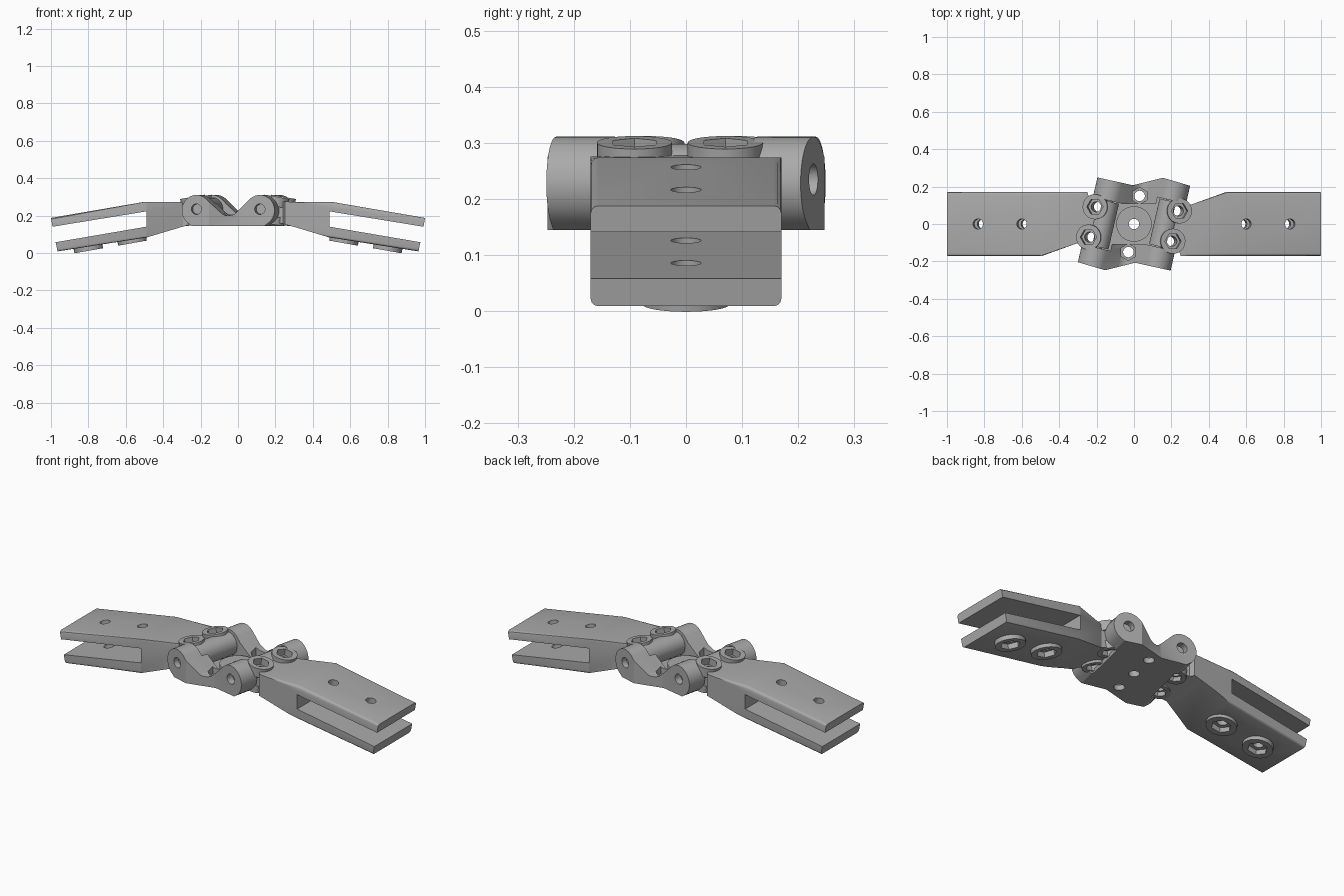
import bpy, bmesh, math
from mathutils import Matrix, Vector

cube = bpy.data.objects.get("Cube")
if cube:
    bpy.data.objects.remove(cube)

steel = bpy.data.materials.new("grey_steel")
steel.use_nodes = True
COLOUR = (0.4, 0.4, 0.4, 1)
steel.diffuse_color = COLOUR
steel.node_tree.nodes["Principled BSDF"].inputs["Base Color"].default_value = COLOUR

TILT = math.radians(13)     # skew of the hinge axes in plan
SLOPE = math.radians(10)    # droop of the arms
HINGE_X, HINGE_Z = 0.17, 0.235
AXIS = Vector((math.sin(TILT), math.cos(TILT), 0))
NORMAL = Vector((math.sin(SLOPE), 0, math.cos(SLOPE)))


def finish(bm, name):
    bmesh.ops.recalc_face_normals(bm, faces=bm.faces)
    mesh = bpy.data.meshes.new(name)
    bm.to_mesh(mesh)
    bm.free()
    mesh.materials.append(steel)
    ob = bpy.data.objects.new(name, mesh)
    bpy.context.collection.objects.link(ob)
    return ob


def prism(name, points, offset):
    """Extrude a 3D outline along an offset vector."""
    bm = bmesh.new()
    face = bm.faces.new([bm.verts.new(p) for p in points])
    ext = bmesh.ops.extrude_face_region(bm, geom=[face])
    bmesh.ops.translate(bm, vec=offset, verts=[v for v in ext["geom"] if isinstance(v, bmesh.types.BMVert)])
    # keep the starting cap so the solid is closed
    if face.is_valid is False:
        bmesh.ops.holes_fill(bm, edges=bm.edges)
    return finish(bm, name)


def rod(name, start, end, radius, sides=32):
    start, end = Vector(start), Vector(end)
    d = end - start
    bm = bmesh.new()
    bmesh.ops.create_cone(bm, cap_ends=True, segments=sides, radius1=radius, radius2=radius, depth=d.length)
    turn = d.to_track_quat('Z', 'Y').to_matrix().to_4x4()
    bmesh.ops.transform(bm, matrix=Matrix.Translation((start + end) / 2) @ turn, verts=bm.verts)
    return finish(bm, name)


def combine(ob, other, operation):
    mod = ob.modifiers.new("cut", 'BOOLEAN')
    mod.operation, mod.solver, mod.object = operation, 'EXACT', other
    bpy.context.view_layer.objects.active = ob
    bpy.ops.object.modifier_apply(modifier=mod.name)
    bpy.data.objects.remove(other)


def smooth(ob):
    bpy.ops.object.select_all(action='DESELECT')
    ob.select_set(True)
    bpy.context.view_layer.objects.active = ob
    bpy.ops.object.shade_smooth_by_angle(angle=math.radians(30))


def collar(arm, base, direction, radius, height):
    """Round collar with a hexagonal socket, standing on the arm."""
    combine(arm, rod("collar", base - direction * 0.03, base + direction * height, radius), 'UNION')
    combine(arm, rod("socket", base - direction * 0.015, base + direction * 0.1, radius * 0.66, 6), 'DIFFERENCE')


def make_arm(name):
    # forked side profile, trimmed to the plan outline
    profile = [(0.17, 0.28), (0.28, 0.274), (0.5, 0.274), (1, 0.188), (0.992, 0.141), (0.49, 0.223),
               (0.49, 0.141), (0.975, 0.058), (0.965, 0.009), (0.487, 0.084), (0.3, 0.14), (0.17, 0.175)]
    plan = [(0.195, 0.12), (0.295, 0.1), (0.49, 0.17), (1.1, 0.17), (1.1, -0.17), (0.25, -0.17),
            (0.24, -0.142), (0.143, -0.12)]
    arm = prism(name, [(x, -0.3, z) for x, z in profile], (0, 0.6, 0))
    combine(arm, prism("plan", [(x, y, -0.2) for x, y in plan], (0, 0, 1)), 'INTERSECT')

    # rounded outer long edges
    bm = bmesh.new()
    bm.from_mesh(arm.data)
    edges = []
    for e in bm.edges:
        mid = (e.verts[0].co + e.verts[1].co) / 2
        run = e.verts[1].co - e.verts[0].co
        above = mid.z - 0.181 + 0.18 * (mid.x - 0.49)
        if mid.x > 0.45 and abs(mid.y) > 0.165 and abs(run.x) > 0.3 and abs(above) > 0.06:
            edges.append(e)
        elif 0.33 < mid.x < 0.45 and abs(run.x) > 0.15 and above > 0.06:
            edges.append(e)
    bmesh.ops.bevel(bm, geom=edges, offset=0.014, segments=3, profile=0.5, affect='EDGES')
    bm.to_mesh(arm.data)
    bm.free()

    # hinge barrel
    hinge = Vector((HINGE_X, 0, HINGE_Z))
    combine(arm, rod("barrel", hinge - AXIS * 0.125, hinge + AXIS * 0.125, 0.063, 48), 'UNION')

    # clamp collars on both faces of the hinge end
    for x, y in ((0.24, 0.07), (0.205, -0.092)):
        top = Vector((x, y, 0.279))
        low = top - NORMAL * 0.115
        collar(arm, top, NORMAL, 0.067, 0.022)
        collar(arm, low, -NORMAL, 0.06, 0.012)
        combine(arm, rod("bore", top - NORMAL * 0.3, top + NORMAL * 0.1, 0.027), 'DIFFERENCE')

    # collars under the lower prong, bored through both prongs
    for x in (0.6, 0.834):
        top = Vector((x, 0, 0.274 - 0.174 * (x - 0.5)))
        collar(arm, top - NORMAL * 0.193, -NORMAL, 0.078, 0.0135)
        combine(arm, rod("bore", top - NORMAL * 0.4, top + NORMAL * 0.1, 0.027), 'DIFFERENCE')
    return arm


arm_left = make_arm("arm_left")
smooth(arm_left)
arm_right = arm_left.copy()
arm_right.name = "arm_right"
arm_right.rotation_euler.z = math.pi
bpy.context.collection.objects.link(arm_right)

# hinge block: two-boss profile swept along the skewed axis
half = [(-0.195, 0.145)]
for i in range(20):
    a = math.radians(240 - i * 10)
    half.append((-HINGE_X + 0.083 * math.cos(a), 0.228 + 0.083 * math.sin(a)))
half += [(-0.03, 0.208), (-0.012, 0.2)]
outline = half + [(-x, z) for x, z in reversed(half)]
block = prism("hinge_block", [Vector((x, 0, z)) - AXIS * 0.35 for x, z in outline], AXIS * 0.7)
side = [(-0.45, -0.16), (-0.155, -0.247), (0.005, -0.207), (0.2, -0.25), (0.45, -0.31)]
plan = side + [(-x, -y) for x, y in side]
combine(block, prism("plan", [(x, y, 0) for x, y in plan], (0, 0, 1)), 'INTERSECT')

# stepped pockets for the arms: open below at the outer side, floored at the inner side
step = [(-0.075, 0.169), (-0.075, 0.5), (0.3, 0.5), (0.3, 0), (0.015, 0), (0.015, 0.169)]
for turn in (0, math.pi):
    frame = Matrix.Rotation(turn, 4, 'Z') @ Matrix.Translation((HINGE_X, 0, 0)) @ Matrix.Rotation(-TILT, 4, 'Z')
    pocket = prism("pocket", [frame @ Vector((u, -0.13, z)) for u, z in step], frame.to_3x3() @ Vector((0, 0.26, 0)))
    combine(block, pocket, 'DIFFERENCE')
floor = [(s * x, s * y, 0.17) for s in (1, -1) for x, y in ((-0.12, -0.108), (0.12, -0.108))]
combine(block, prism("floor_cut", floor, (0, 0, 0.3)), 'DIFFERENCE')

# central pivot, nut recesses and vertical bores
combine(block, rod("pivot", (0, 0, 0.15), (0, 0, 0.205), 0.095, 48), 'UNION')
for x, y in ((0.03, 0.15), (-0.03, -0.15)):
    combine(block, rod("recess", (x, y, 0.175), (x, y, 0.4), 0.045, 6), 'DIFFERENCE')
    combine(block, rod("bore", (x, y, 0), (x, y, 0.4), 0.028), 'DIFFERENCE')
combine(block, rod("bore", (0, 0, 0), (0, 0, 0.4), 0.028), 'DIFFERENCE')

# hinge pins sunk in their bores
for s, label in ((1, "left"), (-1, "right")):
    c = Vector((s * HINGE_X, 0, HINGE_Z))
    combine(block, rod("pin_bore", c - AXIS * 0.4, c + AXIS * 0.4, 0.028), 'DIFFERENCE')
    smooth(rod("hinge_pin_" + label, c - AXIS * 0.2, c + AXIS * 0.2, 0.0275))
smooth(block)
